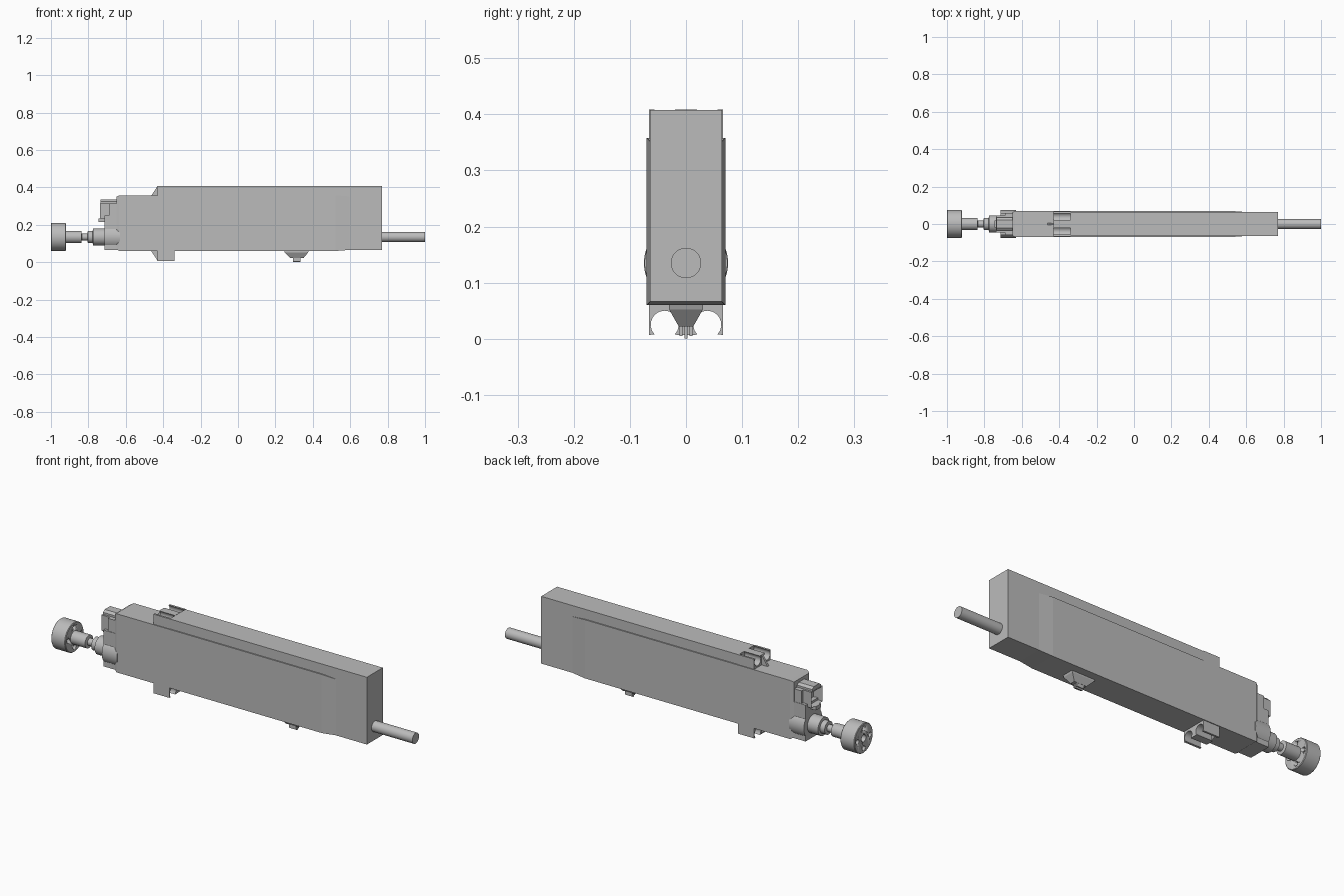
import bpy, bmesh, math
from mathutils import Vector

cube = bpy.data.objects.get("Cube")
if cube:
    bpy.data.objects.remove(cube, do_unlink=True)

grey = bpy.data.materials.new("light grey")
grey.use_nodes = True
grey.diffuse_color = (0.5, 0.5, 0.5, 1)
grey.node_tree.nodes["Principled BSDF"].inputs["Base Color"].default_value = (0.5, 0.5, 0.5, 1)

AXIS_Z = 0.135   # height of the rod, knob and cable
MID_Z = 0.208    # mirror height of the two clips


def finish(name, bm, smooth=False):
    bmesh.ops.recalc_face_normals(bm, faces=bm.faces)
    mesh = bpy.data.meshes.new(name)
    bm.to_mesh(mesh)
    bm.free()
    mesh.materials.append(grey)
    obj = bpy.data.objects.new(name, mesh)
    bpy.context.collection.objects.link(obj)
    if smooth:
        bpy.ops.object.select_all(action='DESELECT')
        obj.select_set(True)
        bpy.context.view_layer.objects.active = obj
        bpy.ops.object.shade_smooth_by_angle(angle=math.radians(35))
    return obj


def loft(name, rings, smooth=False):
    """Closed solid through rings of equal point count."""
    bm = bmesh.new()
    loops = [[bm.verts.new(p) for p in ring] for ring in rings]
    n = len(loops[0])
    for a, b in zip(loops, loops[1:]):
        for i in range(n):
            j = (i + 1) % n
            bm.faces.new((a[i], a[j], b[j], b[i]))
    bm.faces.new(loops[0][::-1])
    bm.faces.new(loops[-1])
    return finish(name, bm, smooth)


def rect_x(x, hy, z0, z1):
    return [(x, -hy, z0), (x, hy, z0), (x, hy, z1), (x, -hy, z1)]


def rect_z(z, x0, x1, hy):
    return [(x0, -hy, z), (x1, -hy, z), (x1, hy, z), (x0, hy, z)]


def box(name, x0, x1, hy, z0, z1):
    return loft(name, [rect_x(x0, hy, z0, z1), rect_x(x1, hy, z0, z1)])


def turned(name, profile, y=0, z=AXIS_Z, sides=40):
    """Round part along x from (x, radius) pairs."""
    angles = [2 * math.pi * i / sides for i in range(sides)]
    return loft(name, [[(x, y + r * math.cos(a), z + r * math.sin(a)) for a in angles]
                       for x, r in profile], True)


# Slim housing with chamfered nose and tapered rear
loft("main_housing", [
    rect_x(-0.65, 0.062, 0.07, 0.35), rect_x(-0.635, 0.07, 0.06, 0.358),
    rect_x(0.52, 0.07, 0.06, 0.358), rect_x(0.62, 0.062, 0.068, 0.35)])

# Rear cover: tall end block with a rail along the top
loft("rear_cover", [[(x, y, z) for x, z in (
    (-0.34, 0.34), (0.54, 0.34), (0.54, 0.066), (0.77, 0.066), (0.77, 0.408), (-0.34, 0.408))]
    for y in (-0.064, 0.064)])
turned("cable", [(0.7, 0.027), (1.0, 0.027)])

# Nose: end plate, round boss and stepped spindle
box("nose_plate", -0.715, -0.64, 0.06, 0.065, 0.25)
box("upper_nose_plate", -0.69, -0.64, 0.058, 0.25, 0.315)
boss = turned("nose_boss", [(-0.715, 0.074), (-0.63, 0.074)])
for v in boss.data.vertices:
    v.co.z = max(v.co.z, 0.066)
turned("spindle", [
    (-0.93, 0.033), (-0.838, 0.033), (-0.835, 0.018), (-0.805, 0.018), (-0.803, 0.033),
    (-0.777, 0.033), (-0.775, 0.046), (-0.71, 0.046)])

# Connector with a recessed socket
connector = box("connector", -0.737, -0.66, 0.045, 0.235, 0.315)
bm = bmesh.new()
bm.from_mesh(connector.data)
bm.normal_update()
face = min(bm.faces, key=lambda f: f.calc_center_median().x)
bmesh.ops.inset_region(bm, faces=[face], thickness=0.012)
bmesh.ops.translate(bm, verts=face.verts, vec=Vector((0.045, 0, 0)))
bm.to_mesh(connector.data)
bm.free()
loft("connector_ridge", [[(x, y, z) for y, z in (
    (-0.035, 0.31), (0.035, 0.31), (0.035, 0.325), (0.022, 0.335), (-0.022, 0.335), (-0.035, 0.325))]
    for x in (-0.735, -0.64)])
box("connector_latch", -0.745, -0.7, 0.02, 0.216, 0.235)

# Drilled knob
knob = turned("knob", [(-1.0, 0.072), (-0.997, 0.075), (-0.923, 0.075), (-0.92, 0.072)], sides=48)
holes = [(0, 0, 0.018, -0.96)]
for i in range(4):
    a = i * math.pi / 2
    holes.append((0.05 * math.cos(a), 0.05 * math.sin(a), 0.012, -0.88))
for y, z, r, end in holes:
    cutter = turned("hole_cutter", [(-1.05, r), (end, r)], y, AXIS_Z + z, 20)
    cutter.hide_render = True
    mod = knob.modifiers.new("hole", 'BOOLEAN')
    mod.operation = 'DIFFERENCE'
    mod.solver = 'EXACT'
    mod.object = cutter
    bpy.context.view_layer.objects.active = knob
    bpy.ops.object.modifier_apply(modifier=mod.name)
    bpy.data.objects.remove(cutter, do_unlink=True)

# Double-groove clips, one below and one above
half = [(0.066, 0.065), (0.066, 0.007)]
for i in range(15):
    a = math.radians(-45 + 270 * i / 14)
    half.append((0.038 + 0.025 * math.cos(a), 0.025 + 0.025 * math.sin(a)))
half.append((0.015, 0.007))
profile = half + [(-y, z) for y, z in reversed(half)]
for name, flip in (("lower", False), ("upper", True)):
    def place(z):
        return 2 * MID_Z - z if flip else z
    loft(name + "_clip", [[(x, y, place(z)) for y, z in profile] for x in (-0.43, -0.34)], True)
    loft(name + "_clip_gusset", [[(x, y, place(z)) for x, z in (
        (-0.465, 0.062), (-0.42, 0.062), (-0.42, 0.008), (-0.43, 0.008))]
        for y in (-0.006, 0.006)])

# Tapered foot with ribbed tip
loft("foot", [rect_z(0.065, 0.245, 0.38, 0.03), rect_z(0.052, 0.25, 0.375, 0.03),
              rect_z(0.022, 0.28, 0.35, 0.013)])
for i in (-1, 0, 1):
    rib = box("foot_rib", 0.295, 0.335, 0.003, 0.005 * abs(i), 0.03)
    rib.location.y = 0.009 * i
